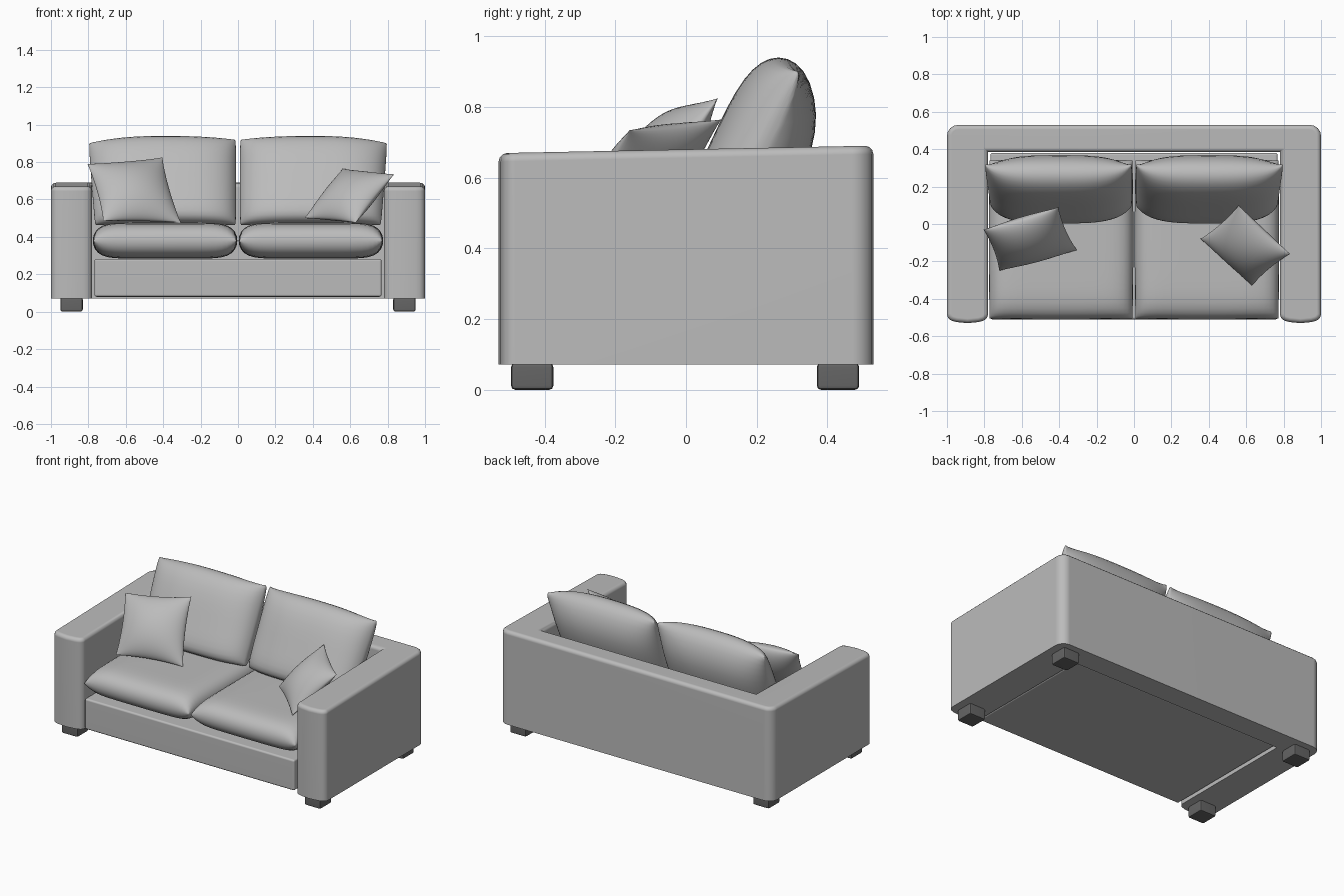
import bpy, bmesh, math
from mathutils import Vector

if "Cube" in bpy.data.objects:
    bpy.data.objects.remove(bpy.data.objects["Cube"])


def material(name, v):
    m = bpy.data.materials.new(name)
    m.diffuse_color = (v, v, v, 1)
    m.use_nodes = True
    m.node_tree.nodes["Principled BSDF"].inputs["Base Color"].default_value = m.diffuse_color
    return m


FABRIC = material("grey fabric", 0.50)
DARK = material("dark leg", 0.13)


def finish(bm, name, mat, angle=35, weighted=False):
    bmesh.ops.recalc_face_normals(bm, faces=bm.faces)
    me = bpy.data.meshes.new(name)
    bm.to_mesh(me)
    bm.free()
    me.materials.append(mat)
    ob = bpy.data.objects.new(name, me)
    bpy.context.collection.objects.link(ob)
    bpy.ops.object.select_all(action='DESELECT')
    ob.select_set(True)
    bpy.context.view_layer.objects.active = ob
    bpy.ops.object.shade_smooth_by_angle(angle=math.radians(angle))
    if weighted:
        w = ob.modifiers.new("weighted", 'WEIGHTED_NORMAL')
        w.keep_sharp = True
    return ob


def box(name, lo, hi, bevel, mat, seg=3):
    bm = bmesh.new()
    bmesh.ops.create_cube(bm, size=1)
    for v in bm.verts:
        v.co = Vector([(a + b) / 2 + c * (b - a) for a, b, c in zip(lo, hi, v.co)])
    bmesh.ops.bevel(bm, geom=bm.edges[:], offset=bevel, segments=seg,
                    profile=0.5, affect='EDGES')
    return finish(bm, name, mat, weighted=True)


def pillow(name, corners, half, p, power, pinch, n=24):
    """Two bulging sheets over a quad (corners: bottom left, bottom right, top right, top left)."""
    a, b, c, d = [Vector(q) for q in corners]
    nrm = (b - a).cross(d - a).normalized()
    bm = bmesh.new()
    s = [math.sin(math.pi / 2 * (2 * i / n - 1)) for i in range(n + 1)]
    for side in (1, -1):
        rows = []
        for v in s:
            row = []
            for u in s:
                uu = (u * (1 - pinch * (1 - v * v)) + 1) / 2
                vv = (v * (1 - pinch * (1 - u * u)) + 1) / 2
                pos = a.lerp(b, uu).lerp(d.lerp(c, uu), vv)
                k = max(0, 1 - abs(u) ** p) * max(0, 1 - abs(v) ** p)
                row.append(bm.verts.new(pos + nrm * side * half * k ** power))
            rows.append(row)
        for i in range(n):
            for j in range(n):
                bm.faces.new((rows[i][j], rows[i][j + 1], rows[i + 1][j + 1], rows[i + 1][j]))
    bmesh.ops.remove_doubles(bm, verts=bm.verts, dist=1e-5)
    return finish(bm, name, FABRIC, 80)


# U-shaped frame: arms and back in one piece
half = [(1, .53), (1, -.51), (.95, -.524), (.89, -.53), (.83, -.524), (.78, -.51), (.78, .385)]
outline = half + [(-x, y) for x, y in reversed(half)]
bm = bmesh.new()
base = bm.faces.new([bm.verts.new((x, y, 0.072)) for x, y in outline])
top = bmesh.ops.extrude_face_region(bm, geom=[base])
bmesh.ops.translate(bm, verts=[g for g in top['geom'] if isinstance(g, bmesh.types.BMVert)],
                    vec=(0, 0, 0.608))


def upright(e, test):
    p, q = e.verts
    return abs(p.co.z - q.co.z) > .3 and test(p.co)


bmesh.ops.bevel(bm, geom=[e for e in bm.edges if upright(e, lambda c: c.y > .5)],
                offset=0.06, segments=4, profile=0.5, affect='EDGES')
bmesh.ops.bevel(bm, geom=[e for e in bm.edges if upright(e, lambda c: abs(c.y + .51) < .001)],
                offset=0.028, segments=3, profile=0.5, affect='EDGES')
bmesh.ops.bevel(bm, geom=[e for e in bm.edges if all(v.co.z > .6 for v in e.verts)],
                offset=0.024, segments=3, profile=0.5, affect='EDGES')
for v in bm.verts:
    if v.co.z > .5:
        v.co.z += 0.010 * v.co.y / 0.5
finish(bm, "arms_and_back_frame", FABRIC, 40, True)

# Base under the seat
box("seat_base", (-.768, -.51, .08), (.768, .38, .283), 0.012, FABRIC)

# Legs
for sx, side in ((-1, "left"), (1, "right")):
    for y, end in ((-.435, "front"), (.43, "back")):
        x = sx * .89
        box(f"{end}_{side}_leg", (x - .06, y - .06, 0), (x + .06, y + .06, .076), 0.012, DARK, 2)

# Seat cushions
for sx, side in ((-1, "left"), (1, "right")):
    x0, x1 = sorted((sx * .008, sx * .772))
    pillow(f"{side}_seat_cushion",
           [(x0, -.505, .38), (x1, -.505, .38), (x1, .34, .38), (x0, .34, .38)],
           0.096, 8, 0.5, -0.012)

# Back cushions: a leaning side profile lofted across the width, thinning to the ends
profile = [(.06, .465), (.005, .495), (-.003, .54), (.025, .61), (.065, .69), (.115, .80),
           (.165, .885), (.213, .93), (.26, .945), (.313, .93), (.353, .875), (.374, .78),
           (.358, .68), (.32, .57), (.27, .49), (.17, .46)]
for sx, side in ((-1, "left"), (1, "right")):
    bm = bmesh.new()
    rings = []
    for i in range(19):
        t = math.sin(math.pi / 2 * (i / 9 - 1))          # -1 inner end, +1 outer end
        s = max(.12, (1 - abs(t) ** 3.5) ** 0.5)
        h = 1 - (.085 if t > 0 else .045) * abs(t) ** 2.5
        ring = []
        for y, z in profile:
            axis = .10 + .22 * (z - .47) / .45
            x = .398 + .388 * t + .07 * (z - .75) * max(t, 0)
            ring.append(bm.verts.new((sx * x, axis + (y - axis) * s, .465 + (z - .465) * h)))
        rings.append(ring)
    m = len(profile)
    for r, q in zip(rings, rings[1:]):
        for j in range(m):
            bm.faces.new((r[j], r[(j + 1) % m], q[(j + 1) % m], q[j]))
    bm.faces.new(rings[0])
    bm.faces.new(rings[-1])
    ob = finish(bm, f"{side}_back_cushion", FABRIC, 180)
    ob.modifiers.new("smooth", 'SUBSURF').levels = 1

# Loose throw pillows
pillow("left_throw_pillow", [(-.72, -.25, .485), (-.305, -.14, .475), (-.405, .09, .825),
                             (-.805, -.03, .79)], 0.085, 2, 0.6, 0.06)
pillow("right_throw_pillow", [(.355, -.08, .50), (.63, -.33, .475), (.835, -.16, .735),
                              (.56, .10, .765)], 0.08, 2, 0.6, 0.06)
